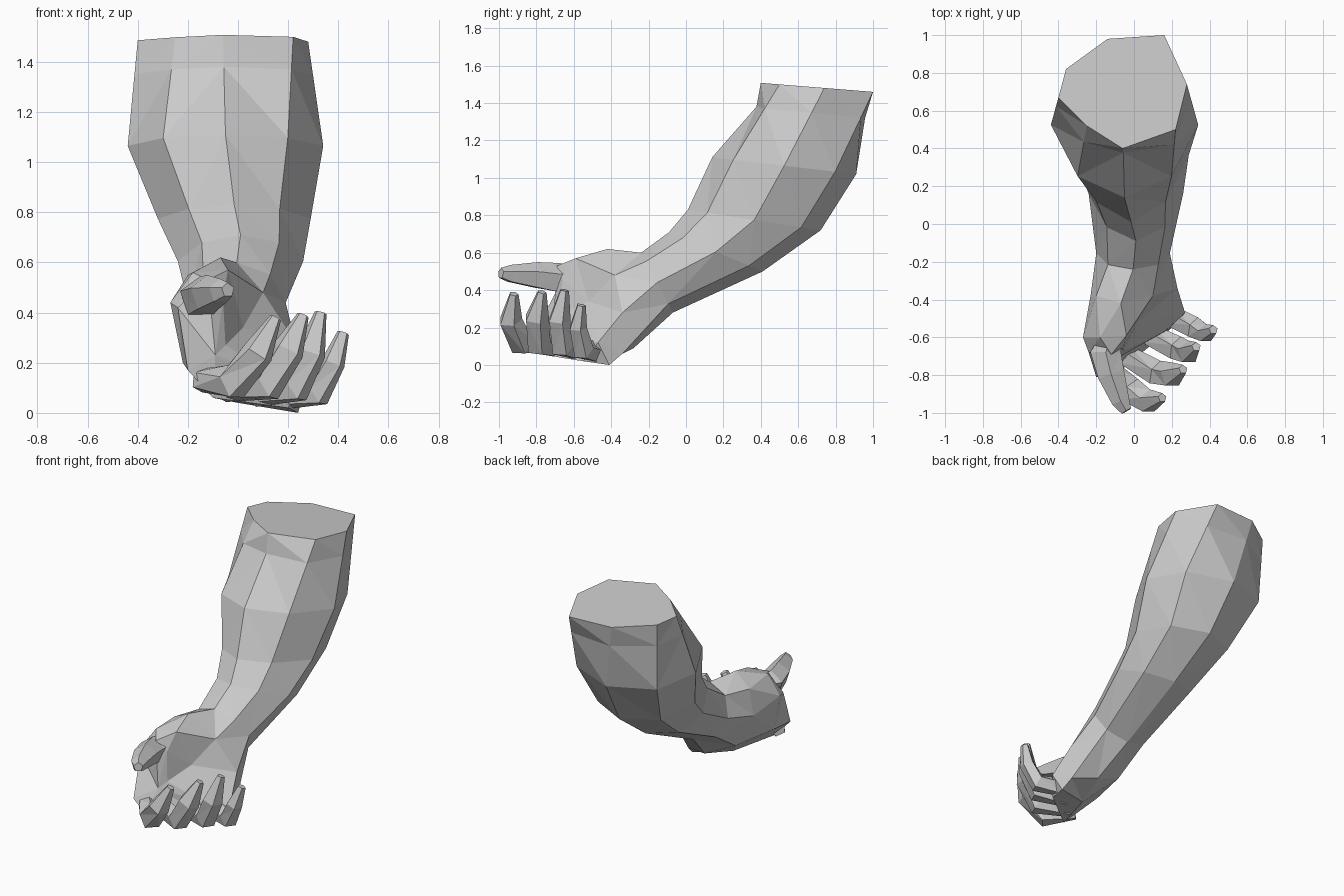
import bpy, bmesh, math
from mathutils import Vector

if "Cube" in bpy.data.objects:
    bpy.data.objects.remove(bpy.data.objects["Cube"])


def loft(name, rings, start=None, end=None):
    """Skin a list of equal-length rings; close ends with an ngon or a fan point."""
    bm = bmesh.new()
    vs = [[bm.verts.new(p) for p in r] for r in rings]
    n = len(rings[0])
    for a, b in zip(vs, vs[1:]):
        for i in range(n):
            j = (i + 1) % n
            bm.faces.new((a[i], a[j], b[j], b[i]))
    for ring, tip in ((vs[0], start), (vs[-1], end)):
        if tip is None:
            bm.faces.new(ring)
        else:
            c = bm.verts.new(tip)
            for i in range(n):
                bm.faces.new((ring[i], ring[(i + 1) % n], c))
    bmesh.ops.triangulate(bm, faces=[f for f in bm.faces if len(f.verts) == 4])
    bmesh.ops.recalc_face_normals(bm, faces=bm.faces)
    me = bpy.data.meshes.new(name)
    bm.to_mesh(me)
    bm.free()
    ob = bpy.data.objects.new(name, me)
    bpy.context.collection.objects.link(ob)
    return ob


def oval(front, back, x0, x1, slim=1.25):
    """Eight-sided egg between a front and a back (y, z) point, slimmer in front."""
    pts = []
    for i in range(8):
        a = i * math.pi / 4
        c, s = math.cos(a), math.sin(a)
        s = math.copysign(abs(s) ** (slim if c > 0.1 else 0.8), s)
        pts.append(((x0 + x1) / 2 - s * (x1 - x0) / 2,
                    (front[0] + back[0]) / 2 + c * (front[0] - back[0]) / 2,
                    (front[1] + back[1]) / 2 + c * (front[1] - back[1]) / 2))
    return pts


def digit(name, path, side, sides=5):
    """Tapered low-poly finger along (x, y, z, radius) points."""
    pts = [Vector(p[:3]) for p in path]
    rings = []
    for k, p in enumerate(pts):
        t = (pts[min(k + 1, len(pts) - 1)] - pts[max(k - 1, 0)]).normalized()
        u = (Vector(side) - t * t.dot(Vector(side))).normalized()
        w = t.cross(u)
        rings.append([p + path[k][3] * (u * math.cos(a) + w * math.sin(a))
                      for a in [2 * math.pi * i / sides for i in range(sides)]])
    return loft(name, rings)


# Elbow cut outline, gently sloping to the back
cut = [(x, y, 1.54 - 0.08 * y) for x, y in
       [(-0.06, 0.40), (-0.25, 0.52), (-0.40, 0.67), (-0.36, 0.82),
        (-0.14, 0.98), (0.16, 1.00), (0.28, 0.74), (0.22, 0.50)]]

# Forearm rings from elbow cut to wrist, with a shallow dent below the cut
bulge = oval((0.14, 1.11), (0.91, 1.02), -0.44, 0.34, 1.3)
dent = [Vector(a).lerp(Vector(b), 0.32) for a, b in zip(cut, bulge)]
dent[0].y += 0.06
forearm = [
    cut, dent, bulge,
    oval((0.01, 0.83), (0.72, 0.72), -0.32, 0.29, 1.5),
    oval((-0.09, 0.71), (0.41, 0.50), -0.24, 0.26, 1.4),
    oval((-0.24, 0.60), (-0.07, 0.28), -0.20, 0.19, 1.1),
]

# Palm rings: thumb side on top, knuckles low, hollow facing +x
palm = [
    [(-0.07, -0.42, 0.62), (-0.20, -0.38, 0.55), (-0.23, -0.38, 0.38), (-0.14, -0.32, 0.18),
     (0.06, -0.28, 0.09), (0.22, -0.34, 0.06), (0.23, -0.34, 0.28), (0.10, -0.38, 0.48)],
    [(-0.04, -0.59, 0.57), (-0.18, -0.60, 0.56), (-0.27, -0.60, 0.44), (-0.22, -0.62, 0.20),
     (0.00, -0.50, 0.04), (0.24, -0.41, 0.00), (0.27, -0.47, 0.12), (0.02, -0.52, 0.34)],
    [(-0.06, -0.66, 0.46), (-0.12, -0.69, 0.53), (-0.24, -0.68, 0.42), (-0.20, -0.81, 0.17),
     (-0.10, -0.80, 0.06), (0.20, -0.55, 0.02), (0.16, -0.57, 0.14), (-0.05, -0.67, 0.27)],
]
loft("forearm_and_palm", forearm + palm, end=(-0.09, -0.71, 0.23))

# Thumb pointing forward
digit("thumb", [(-0.12, -0.60, 0.47, 0.06), (-0.15, -0.68, 0.46, 0.085),
                (-0.12, -0.80, 0.475, 0.075), (-0.07, -0.94, 0.485, 0.05),
                (-0.04, -0.99, 0.49, 0.03)], (0, 0, 1))

# Fingers curling up from the knuckles, index to little
fingers = {
    "index_finger": [(-0.15, -0.75, 0.13, 0.05), (-0.02, -0.88, 0.12, 0.075),
                     (0.08, -0.94, 0.24, 0.065), (0.15, -0.92, 0.38, 0.025)],
    "middle_finger": [(-0.06, -0.69, 0.10, 0.06), (0.12, -0.79, 0.11, 0.07),
                      (0.20, -0.80, 0.25, 0.068), (0.26, -0.77, 0.39, 0.025)],
    "ring_finger": [(0.06, -0.58, 0.08, 0.06), (0.23, -0.66, 0.10, 0.068),
                    (0.29, -0.68, 0.24, 0.063), (0.33, -0.65, 0.40, 0.025)],
    "little_finger": [(0.17, -0.48, 0.07, 0.06), (0.32, -0.55, 0.08, 0.06),
                      (0.38, -0.58, 0.20, 0.05), (0.42, -0.56, 0.32, 0.025)],
}
for name, path in fingers.items():
    digit(name, path, (0, 1, 0))
